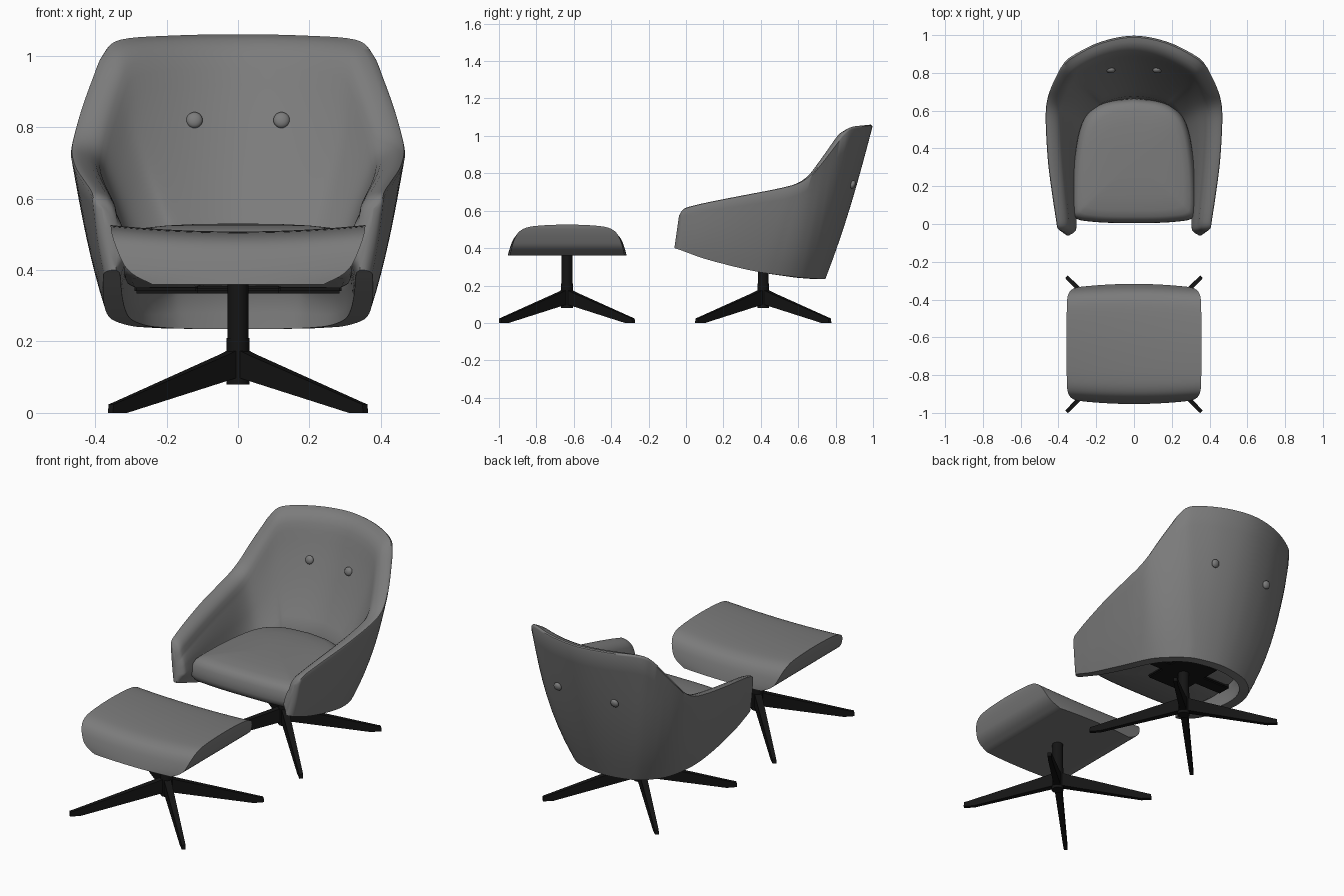
import bpy, bmesh, math
from mathutils import Vector, Matrix

if "Cube" in bpy.data.objects:
    bpy.data.objects.remove(bpy.data.objects["Cube"])

black = bpy.data.materials.new("black_metal")
black.diffuse_color = (0.007, 0.007, 0.007, 1)
black.use_nodes = True
black.node_tree.nodes["Principled BSDF"].inputs["Base Color"].default_value = black.diffuse_color
fabric = bpy.data.materials.new("grey_fabric")
fabric.diffuse_color = (0.2, 0.2, 0.2, 1)
fabric.use_nodes = True
fabric.node_tree.nodes["Principled BSDF"].inputs["Base Color"].default_value = fabric.diffuse_color


def finish(name, bm, mat=fabric, angle=40):
    bmesh.ops.recalc_face_normals(bm, faces=bm.faces)
    me = bpy.data.meshes.new(name)
    bm.to_mesh(me)
    bm.free()
    ob = bpy.data.objects.new(name, me)
    bpy.context.collection.objects.link(ob)
    me.materials.append(mat)
    bpy.ops.object.select_all(action='DESELECT')
    bpy.context.view_layer.objects.active = ob
    ob.select_set(True)
    bpy.ops.object.shade_smooth_by_angle(angle=math.radians(angle))
    return ob


def loft(rings, strip_caps=False):
    """Skin closed rings of equal length and close both ends."""
    bm = bmesh.new()
    vs = [[bm.verts.new(p) for p in r] for r in rings]
    n = len(vs[0])
    for a, b in zip(vs, vs[1:]):
        for i in range(n):
            j = (i + 1) % n
            bm.faces.new((a[i], a[j], b[j], b[i]))
    for r in (vs[0], vs[-1]):
        if strip_caps:
            for i in range(n // 2):
                q = list(dict.fromkeys([r[i], r[i + 1], r[n - 2 - i], r[n - 1 - i]]))
                if len(q) > 2:
                    bm.faces.new(q)
        else:
            bm.faces.new(r)
    return bm


def smooth_path(pts, k):
    """Catmull-Rom resampling of an open path."""
    pts = [Vector(p) for p in pts]
    ext = [2 * pts[0] - pts[1]] + pts + [2 * pts[-1] - pts[-2]]
    out = []
    for i in range(1, len(ext) - 2):
        p0, p1, p2, p3 = ext[i - 1:i + 3]
        for s in range(k):
            t = s / k
            out.append(0.5 * (2 * p1 + (p2 - p0) * t + (2 * p0 - 5 * p1 + 4 * p2 - p3) * t * t
                              + (3 * p1 - p0 - 3 * p2 + p3) * t ** 3))
    return out + [pts[-1]]


def mirrored(half):
    return half + [(-p[0],) + tuple(p[1:]) for p in half[-2::-1]]


def lerp_list(lst, t):
    f = min(max(t, 0), 1) * (len(lst) - 1)
    i = min(int(f), len(lst) - 2)
    return lst[i] + (lst[i + 1] - lst[i]) * (f - i)


# Shell: lower and upper rim from arm tip to middle of the back
low = [(.375, -.062, .40), (.376, -.03, .39), (.377, .01, .375), (.378, .10, .343), (.375, .25, .303),
       (.365, .38, .274), (.35, .47, .26), (.325, .55, .25), (.29, .61, .242), (.25, .655, .239),
       (.215, .685, .237), (.175, .71, .236), (.09, .735, .235), (0, .745, .235)]
top = [(.405, -.037, .575), (.409, -.015, .607), (.415, .03, .625), (.432, .14, .65), (.456, .32, .685),
       (.468, .50, .72), (.469, .60, .748), (.46, .665, .79), (.440, .725, .86), (.411, .787, .94),
       (.383, .838, 1.005), (.335, .888, 1.045), (.18, .966, 1.057), (0, 1.0, 1.06)]
back_t = [.05, .08, .15, .165, .14, .12, .104, .09, .08]
arm_t = [.055, .068, .085, .10, .10, .098, .095, .088, .078]
bulge = [0, .003, .005, .007, .008, .009, .011, .019, .027, .032, .031, .026, .018, .014]
SUB = 5
B = smooth_path(mirrored(low), SUB)
T = smooth_path(mirrored(top), SUB)
N = len(B)
mid = [(b + t) / 2 for b, t in zip(B, T)]
rings = []
for i, (b, t) in enumerate(zip(B, T)):
    d = mid[min(i + 6, N - 1)] - mid[max(i - 6, 0)]
    n = Vector((-d.y, d.x, 0)).normalized()
    h = (t - b).length
    station = min(i, N - 1 - i) / SUB
    if station < 2:
        n = Vector((-1 if i < N / 2 else 1, 0, 0))
    w = min(max((station - 4) / 6, 0), 1)
    w = w * w * (3 - 2 * w)
    thin = .75 + .25 * min(station / 4, 1)
    s = min((b.y + .062) / .035, 1)
    pinch = max(math.sqrt(max(1 - (1 - s) ** 2, 0)), .25)
    prof = [(k / 8 * (1 - .012 / h), 0) for k in range(9)]
    prof += [(1 - dr * (1 + .5 * w) / h, dd * thin) for dr, dd in
             [(.003, .004), (0, .012), (.003, .03), (.011, .05), (.024, .065), (.042, .075)]]
    for k in range(16, -1, -1):
        th = lerp_list(back_t, k / 16) * w + lerp_list(arm_t, k / 16) * (1 - w)
        prof.append((k / 16 * (1 - (.07 + .03 * w) / h), th * thin))
    ring = []
    for v, dd in prof:
        out = lerp_list(bulge, station / 13) * math.sin(math.pi * min(max(v, 0), 1) ** .85)
        dd = .03 + (dd - .03) * pinch - out
        ring.append(b.lerp(t, v) + n * dd)
    rings.append(ring)
# relax the inner surface along the shell so the corners stay soft
for _ in range(8):
    old = [list(r) for r in rings]
    for i in range(12, N - 12):
        for j in range(11, len(rings[0])):
            rings[i][j] = old[i][j] * .5 + (old[i - 1][j] + old[i + 1][j]) * .25
finish("chair_shell", loft(rings))

# Seat cushion, underside rising toward the front
half = [(0, .005), (.12, .006), (.22, .012), (.30, .025), (.326, .06), (.326, .2), (.314, .35),
        (.287, .5), (.24, .59), (.15, .645), (0, .665)]
outline = smooth_path([(x, y, 0) for x, y in half], 4)
outline += [Vector((-p.x, p.y, 0)) for p in outline[-2:0:-1]]
cen = Vector((0, .34, 0))
levels = [(.1, .35), (.9, .35), (.96, .36), (.99, .385), (1, .42), (.995, .45), (.98, .475), (.95, .496),
          (.9, .509), (.8, .518), (.6, .525), (.35, .529), (.1, .53)]
rings = []
for s, z in levels:
    ring = [cen + (p - cen) * s for p in outline]
    for p in ring:
        p.z = z + .035 * max(0, 1 - p.y / .3) * min(max((.43 - z) / .06, 0), 1)
    rings.append(ring)
finish("seat_cushion", loft(rings))

# Footstool cushion: saddle-shaped top, ends slanting inward below
hp = [(-.318, .36), (-.311, .39), (-.301, .425), (-.287, .46), (-.264, .49), (-.225, .51),
      (-.17, .519), (-.09, .524), (0, .526)]
side = smooth_path([(0, y, z) for y, z in hp + [(-y, z) for y, z in hp[-2::-1]]], 3)
half_w = [.24, .29, .316, .328, .338, .347, .354, .357]
rings = []
for k in range(25):
    s = -1 + k / 12
    rings.append([(s * lerp_list(half_w, (p.z - .36) / .166),
                   -.635 + p.y * (1 - .035 * s * s),
                   p.z - .018 * (1 - s * s) * (p.z - .36) / .166) for p in side])
finish("footstool_cushion", loft(rings, True))


def cylinder(bm, r, z0, z1, y):
    bmesh.ops.create_cone(bm, cap_ends=True, segments=32, radius1=r, radius2=r, depth=z1 - z0,
                          matrix=Matrix.Translation((0, y, (z0 + z1) / 2)))


# Swivel bases: column, hub and four tapered legs
leg = [(.015, .10), (.015, .178), (.06, .162), (.485, .029), (.503, .024), (.505, 0), (.45, 0)]
for name, y, ztop in (("chair", .413, .36), ("footstool", -.637, .366)):
    bm = bmesh.new()
    cylinder(bm, .029, .19, ztop, y)
    finish(name + "_column", bm, black)
    bm = bmesh.new()
    cylinder(bm, .032, .08, .21, y)
    finish(name + "_hub", bm, black)
    for q in range(4):
        rot = Matrix.Translation((0, y, 0)) @ Matrix.Rotation(math.radians(45 + 90 * q), 4, 'Z')
        sides = [[rot @ Vector((r, sg * (.019 - .018 * r), z)) for r, z in leg] for sg in (-1, 1)]
        finish(f"{name}_leg_{q + 1}", loft(sides), black, 25)

# Mounting bracket under the seat
for name, size, loc in (("seat_bracket", (.58, .08, .03), (0, .41, .35)),
                        ("seat_mount_plate", (.24, .3, .02), (0, .41, .345))):
    bm = bmesh.new()
    bmesh.ops.create_cube(bm, size=1, matrix=Matrix.Translation(loc) @ Matrix.Diagonal((*size, 1)))
    bmesh.ops.bevel(bm, geom=bm.edges[:], offset=.006, segments=2, affect='EDGES')
    finish(name, bm, black)

# Buttons on both faces of the back
for sx, side_name in ((-1, "left"), (1, "right")):
    for name, x, y, z in (("front", .122, .813, .82), ("rear", .178, .892, .74)):
        bm = bmesh.new()
        m = (Matrix.Translation((sx * x, y, z)) @ Matrix.Rotation(math.radians(-17), 4, 'X')
             @ Matrix.Diagonal((.023, .014, .023, 1)))
        bmesh.ops.create_uvsphere(bm, u_segments=24, v_segments=12, radius=1, matrix=m)
        finish(f"{name}_button_{side_name}", bm)
